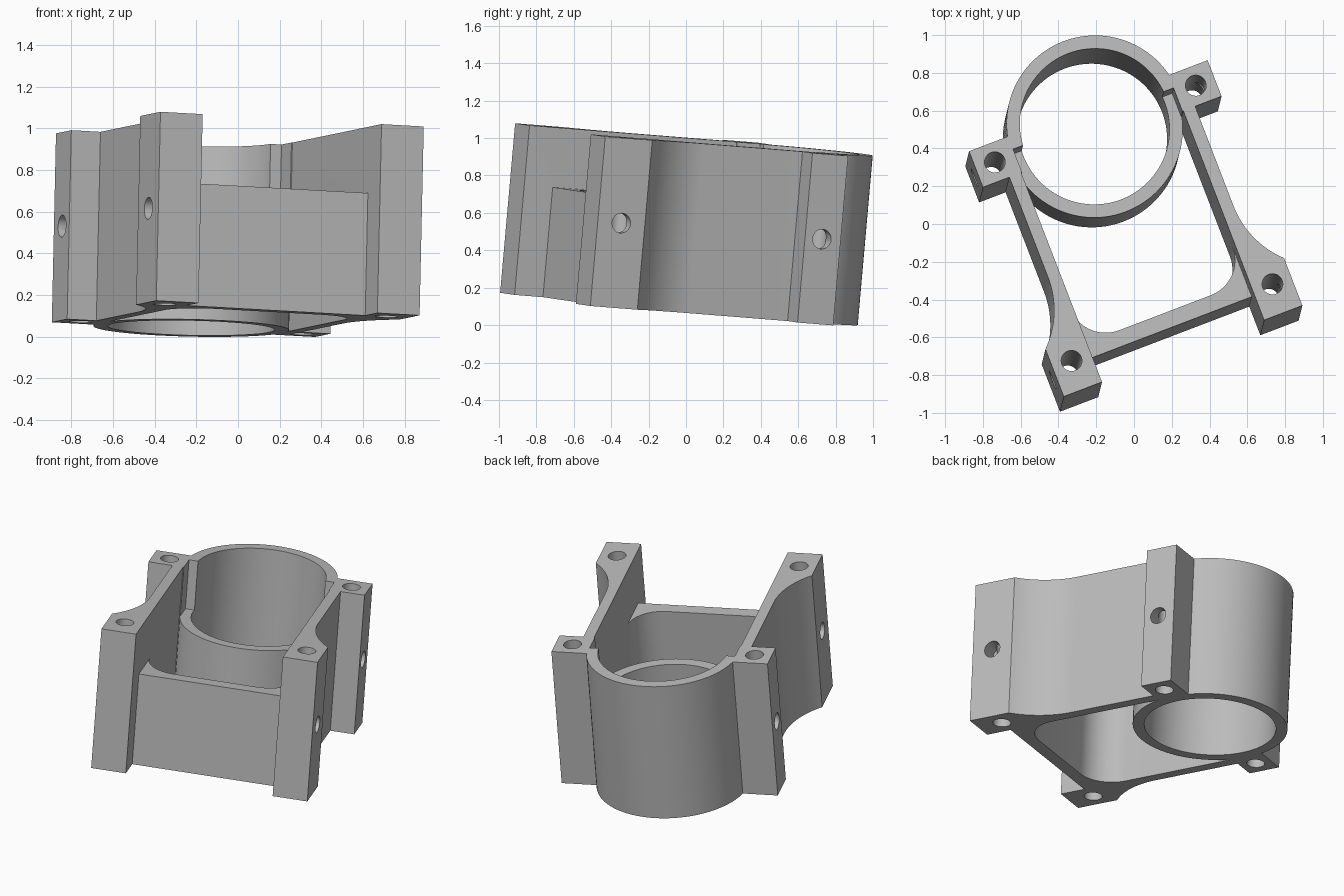
import bpy, bmesh, math
from mathutils import Matrix, Vector

cube = bpy.data.objects.get("Cube")
if cube:
    bpy.data.objects.remove(cube, do_unlink=True)

DEPTH = 0.91     # full height of the bracket, top face at local z = 0
LOW = -0.32      # top of the lowered front section
WALL_IN, WALL_OUT, POST_OUT = 0.46, 0.527, 0.677
RING_V = 0.57    # centre of the ring

grey = bpy.data.materials.new("plain grey")
grey.use_nodes = True
colour = (0.5, 0.5, 0.5, 1)
grey.diffuse_color = colour
grey.node_tree.nodes["Principled BSDF"].inputs["Base Color"].default_value = colour


def prism(name, outline, bottom, top):
    """Extrude a flat outline upwards into a solid."""
    bm = bmesh.new()
    face = bm.faces.new([bm.verts.new((u, v, bottom)) for u, v in outline])
    grown = bmesh.ops.extrude_face_region(bm, geom=[face])["geom"]
    verts = [g for g in grown if isinstance(g, bmesh.types.BMVert)]
    bmesh.ops.translate(bm, verts=verts, vec=(0, 0, top - bottom))
    bmesh.ops.recalc_face_normals(bm, faces=bm.faces[:])
    mesh = bpy.data.meshes.new(name)
    bm.to_mesh(mesh)
    bm.free()
    mesh.materials.append(grey)
    obj = bpy.data.objects.new(name, mesh)
    bpy.context.collection.objects.link(obj)
    return obj


def box(u0, u1, v0, v1):
    return [(u0, v0), (u1, v0), (u1, v1), (u0, v1)]


def arc(cu, cv, r, start, end, steps):
    """Points on an arc, angles in degrees."""
    angles = [math.radians(start + (end - start) * i / steps) for i in range(steps + 1)]
    return [(cu + r * math.cos(a), cv + r * math.sin(a)) for a in angles]


def circle(cu, cv, r, steps):
    return arc(cu, cv, r, 0, 360, steps)[:-1]


def mirrored(outline, side):
    return [(side * u, v) for u, v in outline]


def combine(body, other, operation):
    mod = body.modifiers.new("join", "BOOLEAN")
    mod.operation = operation
    mod.solver = "EXACT"
    mod.object = other
    bpy.context.view_layer.objects.active = body
    bpy.ops.object.modifier_apply(modifier=mod.name)
    bpy.data.objects.remove(other, do_unlink=True)


# Ring, with its front half lowered
body = prism("bracket_body", circle(0, RING_V, 0.47, 96), -DEPTH, 0)
combine(body, prism("bore", circle(0, RING_V, 0.4, 96), -1.2, 0.2), "DIFFERENCE")
combine(body, prism("front_slot", box(-0.6, 0.6, -0.2, 0.6), LOW, 0.2), "DIFFERENCE")

# Low front wall with rounded inner corners
corner = 0.2
inner = arc(WALL_IN - corner, -0.475 + corner, corner, 0, -90, 16)
front = [(-0.47, -0.56), (0.47, -0.56), (0.47, -0.475 + corner)]
front += inner + mirrored(inner, -1)[::-1] + [(-0.47, -0.475 + corner)]
combine(body, prism("front_wall", front, -DEPTH, LOW), "UNION")

# Side walls flaring into the front posts, and the back posts
flare = 0.49
sweep = math.degrees(math.acos(1 - (POST_OUT - WALL_OUT) / flare))
wall = [(WALL_IN, -0.723), (POST_OUT, -0.723)]
wall += arc(WALL_OUT + flare, -0.1, flare, 180 + sweep, 180, 20)
wall += [(WALL_OUT, 0.52), (WALL_IN, 0.52)]
for side in (-1, 1):
    combine(body, prism("side_wall", mirrored(wall, side), -DEPTH, 0), "UNION")
    post = box(0.455, POST_OUT, 0.468, 0.673)
    combine(body, prism("back_post", mirrored(post, side), -DEPTH, 0), "UNION")

# Upright bolt holes and the cross holes that meet them
for side in (-1, 1):
    for v_up, v_cross in ((-0.56, -0.588), (RING_V, 0.565)):
        hole = circle(side * 0.57, v_up, 0.055, 32)
        combine(body, prism("bolt_hole", hole, -1.2, 0.2), "DIFFERENCE")
        cross = prism("cross_hole", circle(0, 0, 0.053, 32), 0.57, 0.8)
        turn = Matrix.Rotation(side * math.pi / 2, 4, "Y")
        cross.data.transform(Matrix.Translation((0, v_cross, -DEPTH / 2)) @ turn)
        combine(body, cross, "DIFFERENCE")

# Tilted, turned pose
tilt = Vector((0, 0, 1)).rotation_difference(Vector((0.022, 0.088, 0.996)))
pose = tilt.to_matrix().to_4x4() @ Matrix.Rotation(math.radians(21), 4, "Z")
body.data.transform(Matrix.Translation((0, 0, 0.99)) @ pose)

bpy.ops.object.select_all(action="DESELECT")
body.select_set(True)
bpy.context.view_layer.objects.active = body
bpy.ops.object.shade_smooth_by_angle(angle=math.radians(30))
